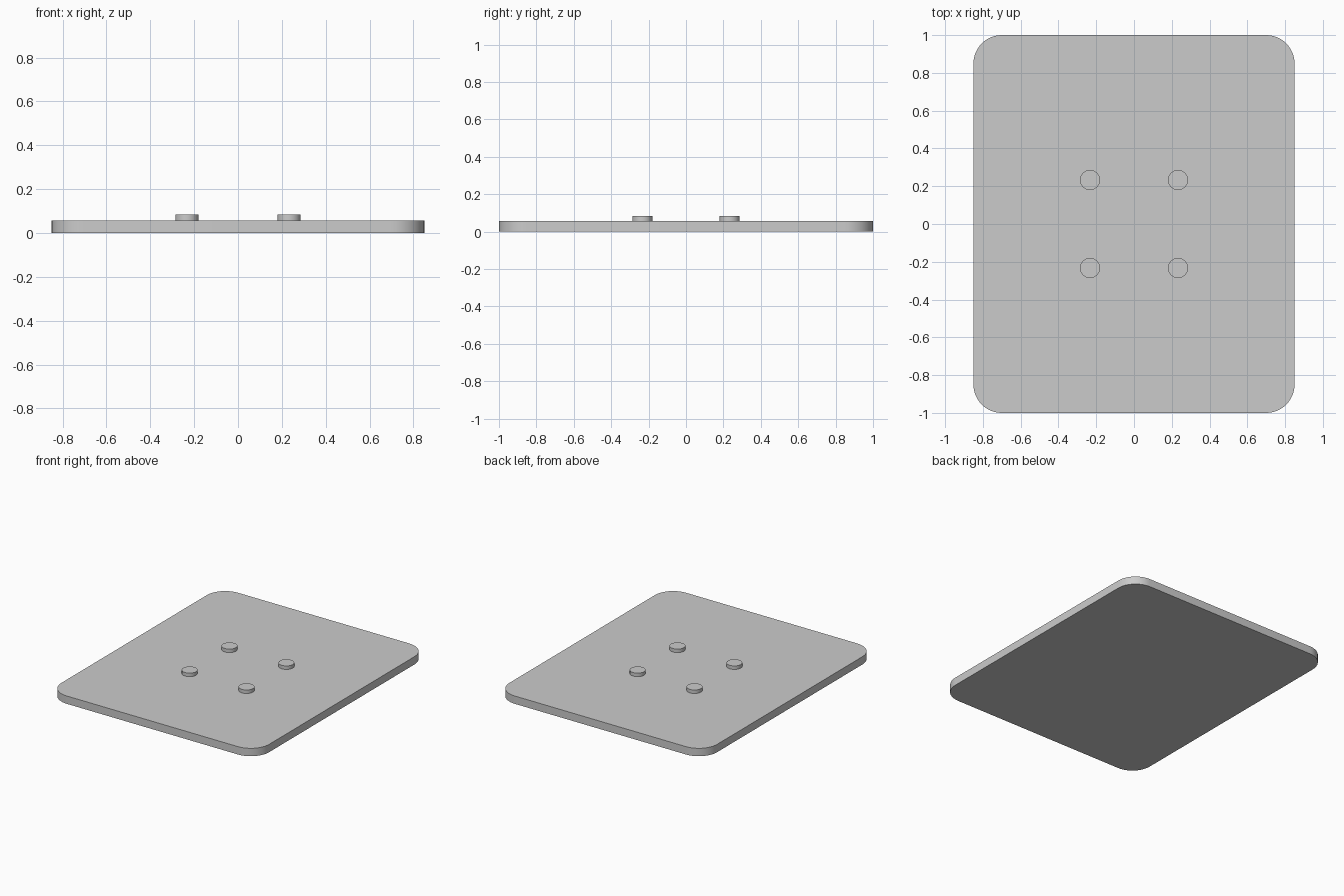
import bpy, bmesh
from math import sin, cos, pi, radians

if "Cube" in bpy.data.objects:
    bpy.data.objects.remove(bpy.data.objects["Cube"])

HX, HY, RADIUS, THICK = 0.85, 1.0, 0.15, 0.058
PEG_POS, PEG_R, PEG_TOP = 0.233, 0.053, 0.084


def extrude_outline(name, points, z0, z1):
    """Solid prism from a flat outline, smooth around its curved sides."""
    bm = bmesh.new()
    face = bm.faces.new([bm.verts.new((x, y, z0)) for x, y in points])
    ext = bmesh.ops.extrude_face_region(bm, geom=[face], use_keep_orig=True)
    top = [g for g in ext["geom"] if isinstance(g, bmesh.types.BMVert)]
    bmesh.ops.translate(bm, verts=top, vec=(0, 0, z1 - z0))
    bmesh.ops.recalc_face_normals(bm, faces=bm.faces)
    mesh = bpy.data.meshes.new(name)
    bm.to_mesh(mesh)
    bm.free()
    obj = bpy.data.objects.new(name, mesh)
    bpy.context.collection.objects.link(obj)
    bpy.ops.object.select_all(action='DESELECT')
    obj.select_set(True)
    bpy.context.view_layer.objects.active = obj
    bpy.ops.object.shade_smooth_by_angle(angle=radians(30))
    return obj


def arc(cx, cy, r, start, sweep, count):
    return [(cx + r * cos(start + sweep * i / count),
             cy + r * sin(start + sweep * i / count)) for i in range(count + 1)]


# Flat plate with rounded corners
outline = []
for k, (sx, sy) in enumerate([(1, 1), (-1, 1), (-1, -1), (1, -1)]):
    outline += arc(sx * (HX - RADIUS), sy * (HY - RADIUS), RADIUS, k * pi / 2, pi / 2, 12)
extrude_outline("base_plate", outline, 0, THICK)

# Four low round pegs, standing on the plate
for sy, row in ((-1, "front"), (1, "back")):
    for sx, side in ((-1, "left"), (1, "right")):
        circle = arc(sx * PEG_POS, sy * PEG_POS, PEG_R, 0, 2 * pi, 32)[:-1]
        extrude_outline(f"peg_{row}_{side}", circle, THICK - 0.01, PEG_TOP)
